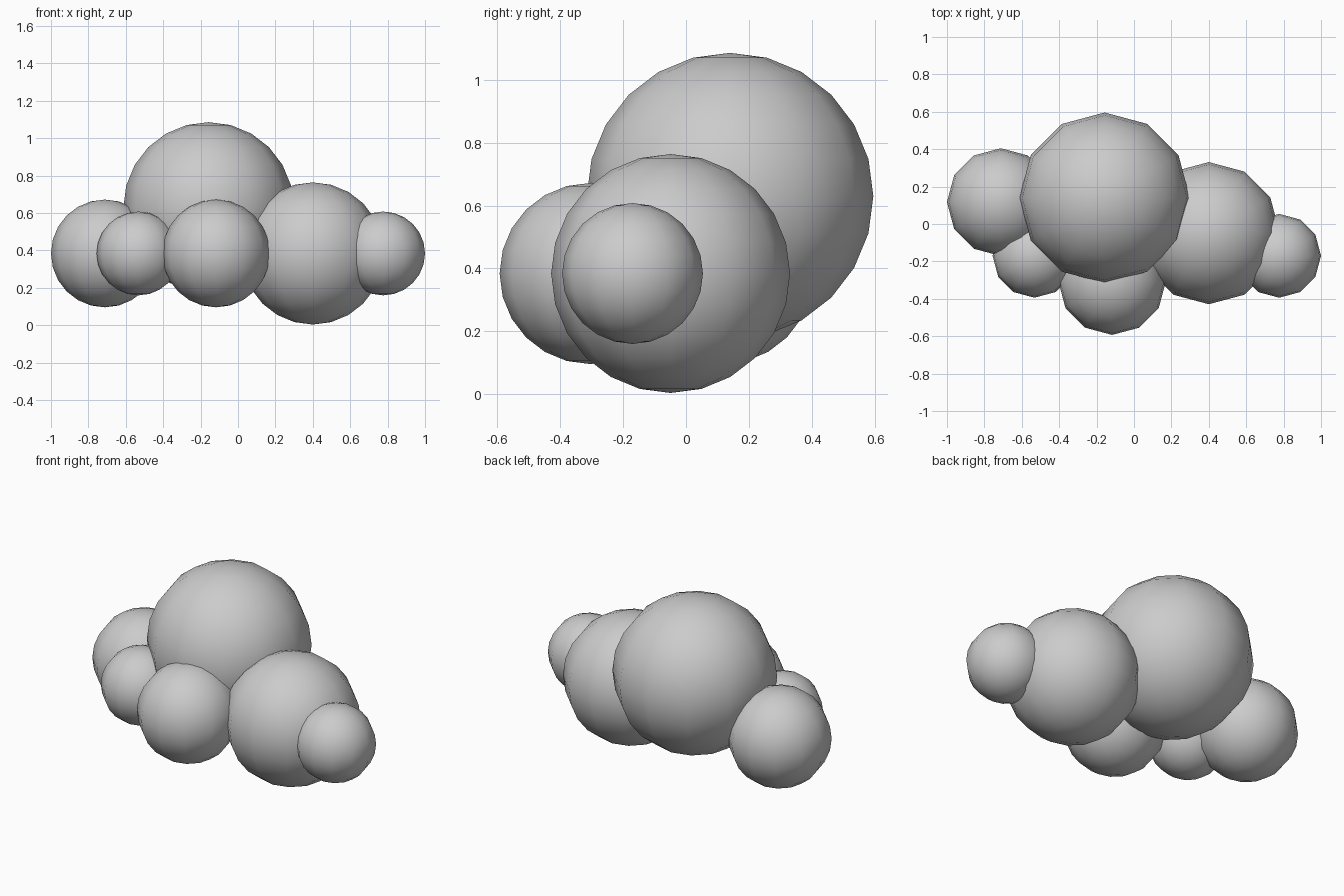
import bpy

if "Cube" in bpy.data.objects:
    bpy.data.objects.remove(bpy.data.objects["Cube"])


def puff(name, location, radius):
    # Low-poly, smooth-shaded ball: 12 sides around, 12 bands high
    bpy.ops.mesh.primitive_uv_sphere_add(
        segments=12, ring_count=12, radius=radius, location=location)
    ball = bpy.context.object
    ball.name = name
    bpy.ops.object.shade_smooth()
    return ball


BASE_Z = 0.384
SMALL, MEDIUM, LARGE, HUGE = 0.224, 0.288, 0.38, 0.456

# Tall main puff at the back
puff("top_puff", (-0.157, 0.14, 0.63), HUGE)

# Lower puffs, all centred at the same height
for name, x, y, radius in (
    ("right_puff", 0.40, -0.049, LARGE),
    ("right_end_puff", 0.776, -0.17, SMALL),
    ("front_puff", -0.117, -0.305, MEDIUM),
    ("left_puff", -0.712, 0.117, MEDIUM),
    ("left_front_puff", -0.532, -0.17, SMALL),
):
    puff(name, (x, y, BASE_Z), radius)
